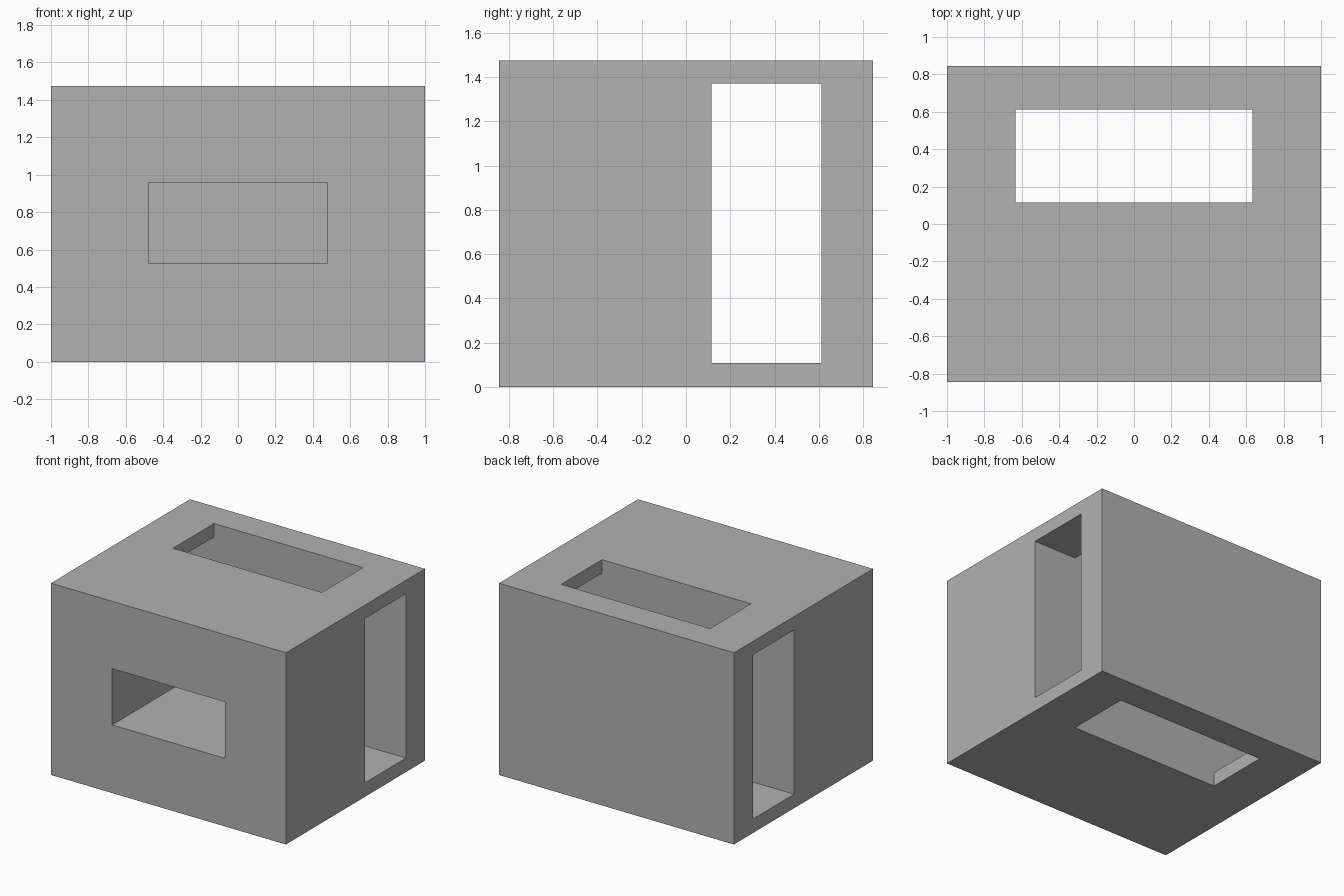
import bpy

old = bpy.data.objects.get("Cube")
if old:
    bpy.data.objects.remove(old, do_unlink=True)

grey = bpy.data.materials.new("light grey")
grey.use_nodes = True
colour = (0.445, 0.445, 0.445, 1)
grey.diffuse_color = colour
grey.node_tree.nodes["Principled BSDF"].inputs["Base Color"].default_value = colour


def box(name, x, y, z):
    """Axis-aligned block given its (min, max) range on each axis."""
    spans = (x, y, z)
    bpy.ops.mesh.primitive_cube_add(size=1, location=[(a + b) / 2 for a, b in spans])
    ob = bpy.context.object
    ob.name = name
    ob.scale = [b - a for a, b in spans]
    bpy.ops.object.transform_apply(location=True, rotation=False, scale=True)
    ob.data.materials.append(grey)
    return ob


# Solid block
width, depth, height = 1.0, 0.845, 1.475
block = box("block", (-width, width), (-depth, depth), (0, height))

# Side-to-side slot, top-to-bottom slot, and front window opening into them
slot_y = (0.115, 0.613)
cutters = [
    box("side_slot_cutter", (-1.2, 1.2), slot_y, (0.108, 1.371)),
    box("vertical_slot_cutter", (-0.634, 0.634), slot_y, (-0.2, 1.7)),
    box("front_window_cutter", (-0.479, 0.479), (-1.2, 0.3), (0.524, 0.957)),
]

for cutter in cutters:
    cutter.hide_render = True
    bpy.context.view_layer.objects.active = block
    cut = block.modifiers.new(cutter.name, "BOOLEAN")
    cut.operation = "DIFFERENCE"
    cut.solver = "EXACT"
    cut.object = cutter
    bpy.ops.object.modifier_apply(modifier=cut.name)
    bpy.data.objects.remove(cutter, do_unlink=True)
